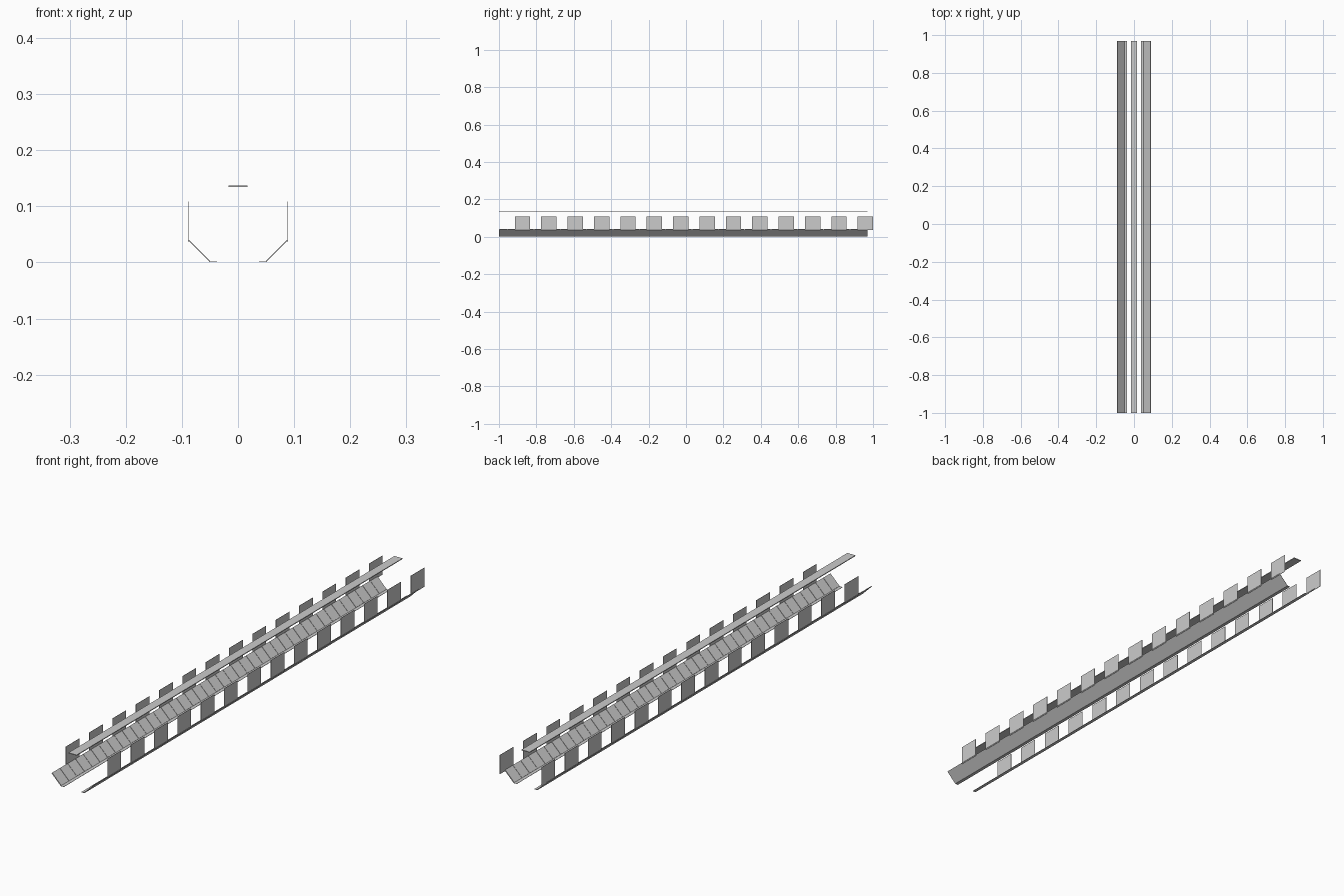
import bpy

cube = bpy.data.objects.get("Cube")
if cube:
    bpy.data.objects.remove(cube, do_unlink=True)

START, END = -1.0, 0.97
SLATS, PANELS = 42, 14
PITCH = (END - START) / SLATS


def add_mesh(name, verts, faces, thickness=0.0, offset=0.0):
    mesh = bpy.data.meshes.new(name)
    mesh.from_pydata(verts, [], faces)
    obj = bpy.data.objects.new(name, mesh)
    bpy.context.collection.objects.link(obj)
    if thickness:
        mod = obj.modifiers.new("Thickness", 'SOLIDIFY')
        mod.thickness = thickness
        mod.offset = offset
    return obj


def extrude_strips(profile, spans):
    """Sweep an open (x, z) profile along y once for each span."""
    verts, faces = [], []
    n = len(profile)
    for y0, y1 in spans:
        base = len(verts)
        verts += [(x, y, z) for y in (y0, y1) for x, z in profile]
        faces += [(base + i, base + i + 1, base + n + i + 1, base + n + i)
                  for i in range(n - 1)]
    return verts, faces


for side, label in ((1, "left"), (-1, "right")):
    # Continuous bent tray: flat inner flange and sloping outer wall
    tray = [(side * x, z) for x, z in ((0.037, 0.001), (0.05, 0.001), (0.089, 0.04))]
    add_mesh(label + "_tray", *extrude_strips(tray, [(START, END)]), 0.001)

    # Row of separate slats lying on the slope
    slope = [(side * x, z) for x, z in ((0.05, 0.002), (0.088, 0.04))]
    spans = [(START + i * PITCH + 0.002, START + (i + 1) * PITCH - 0.002)
             for i in range(SLATS)]
    add_mesh(label + "_slats", *extrude_strips(slope, spans), 0.002)

    # Upright panels spaced along the outer edge
    wall = [(side * 0.088, 0.036), (side * 0.088, 0.109)]
    centres = [-0.874 + i * 0.141 for i in range(PANELS)]
    spans = [(c - 0.041, c + 0.041) for c in centres]
    add_mesh(label + "_panels", *extrude_strips(wall, spans), 0.001)

# Overhead central strip
bpy.ops.mesh.primitive_cube_add(size=1, location=(0, (START + END) / 2, 0.136))
strip = bpy.context.object
strip.name = "overhead_strip"
strip.scale = (0.034, END - START, 0.003)
bpy.ops.object.transform_apply(location=False, rotation=False, scale=True)
